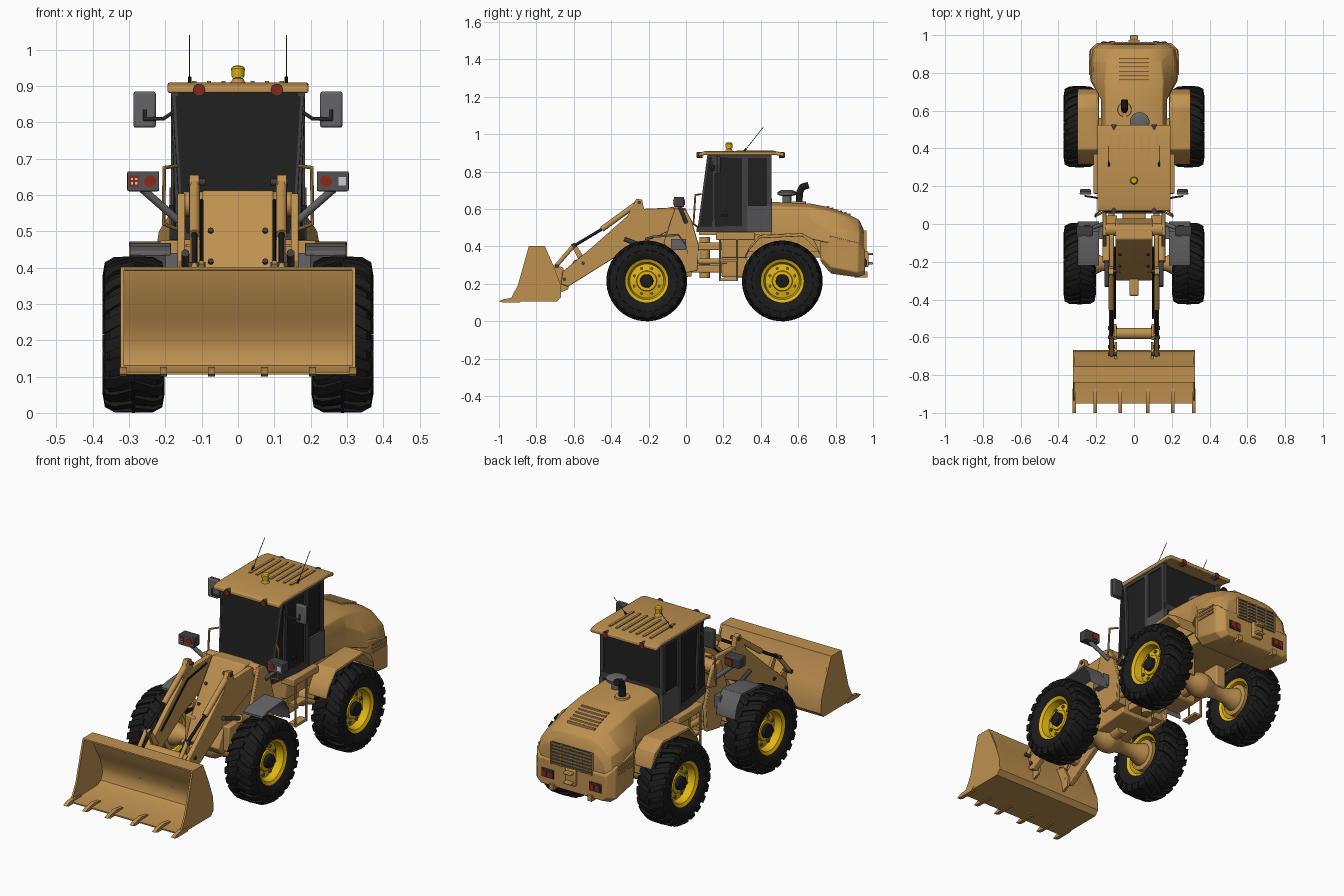
import bpy, bmesh, math
from mathutils import Matrix, Vector

def material(name, r, g, b):
    m = bpy.data.materials.new(name)
    m.diffuse_color = (r, g, b, 1)
    return m

TAN = material("tan_paint", 0.52, 0.285, 0.08)
TIRE = material("tire_black", 0.011, 0.011, 0.011)
GLASS = material("dark_glass", 0.014, 0.014, 0.015)
FRAME = material("cab_charcoal", 0.05, 0.05, 0.053)
PANEL = material("panel_grey", 0.085, 0.085, 0.09)
GREY = material("plastic_grey", 0.13, 0.13, 0.135)
YELLOW = material("rim_yellow", 0.75, 0.46, 0.006)
RED = material("lamp_red", 0.27, 0.02, 0.008)
WHITE = material("lamp_white", 0.6, 0.6, 0.6)

def make(name, bm, mat, mirror=False, bevel=0):
    bmesh.ops.recalc_face_normals(bm, faces=bm.faces)
    me = bpy.data.meshes.new(name)
    bm.to_mesh(me)
    bm.free()
    me.materials.append(mat)
    me.shade_smooth()
    me.set_sharp_from_angle(angle=math.radians(35))
    ob = bpy.data.objects.new(name, me)
    bpy.context.collection.objects.link(ob)
    if bevel:
        b = ob.modifiers.new("bevel", 'BEVEL')
        b.width, b.segments, b.limit_method = bevel, 2, 'ANGLE'
    if mirror:
        ob.modifiers.new("mirror", 'MIRROR').use_mirror_merge = False
    return ob

def prism(name, pts, x0, x1, mat, mirror=False, bevel=0):
    """Side profile of (y, z) points extruded along x."""
    bm = bmesh.new()
    a, b = ([bm.verts.new((x, y, z)) for y, z in pts] for x in (x0, x1))
    bm.faces.new(a)
    bm.faces.new(b)
    n = len(pts)
    for i in range(n):
        bm.faces.new((a[i], a[(i + 1) % n], b[(i + 1) % n], b[i]))
    return make(name, bm, mat, mirror, bevel)

def box(name, x, y, z, mat, mirror=False, bevel=0):
    return prism(name, [(y[0], z[0]), (y[1], z[0]), (y[1], z[1]), (y[0], z[1])], x[0], x[1], mat, mirror, bevel)

def strip(name, pts, t, x0, x1, mat, mirror=False, bevel=0):
    """Bent sheet following (y, z) points, t thick downward."""
    return prism(name, pts + [(y, z - t) for y, z in reversed(pts)], x0, x1, mat, mirror, bevel)

def rod(name, pts, r, mat, mirror=False, segs=12):
    """Round bar through 3D points with ball joints at the bends."""
    bm = bmesh.new()
    pts = [Vector(p) for p in pts]
    for a, b in zip(pts, pts[1:]):
        d = b - a
        mt = Matrix.Translation((a + b) / 2) @ d.to_track_quat('Z', 'Y').to_matrix().to_4x4()
        bmesh.ops.create_cone(bm, cap_ends=True, segments=segs, radius1=r, radius2=r, depth=d.length, matrix=mt)
    for p in pts[1:-1]:
        bmesh.ops.create_uvsphere(bm, u_segments=segs, v_segments=6, radius=r, matrix=Matrix.Translation(p))
    return make(name, bm, mat, mirror)

def lathe(name, prof, c, mat, mirror=False, segs=40, closed=False, axis='X'):
    """(along, radius) profile spun round an axis through c."""
    bm = bmesh.new()
    rings = []
    for i in range(segs):
        a = 2 * math.pi * i / segs
        u, v = math.cos(a), math.sin(a)
        rings.append([bm.verts.new((c[0] + t, c[1] + r * u, c[2] + r * v) if axis == 'X'
                      else (c[0] + r * u, c[1] + r * v, c[2] + t)) for t, r in prof])
    n = len(prof)
    for i in range(segs):
        A, B = rings[i], rings[(i + 1) % segs]
        for j in range(n if closed else n - 1):
            k = (j + 1) % n
            bm.faces.new((A[j], A[k], B[k], B[j]))
    bmesh.ops.remove_doubles(bm, verts=bm.verts, dist=1e-5)
    return make(name, bm, mat, mirror)

def loft(name, sections, mat, bevel=0):
    """Symmetric body from (y, [(half x, z) ...]) sections."""
    bm = bmesh.new()
    rings = [[bm.verts.new((x, y, z)) for x, z in half] + [bm.verts.new((-x, y, z)) for x, z in reversed(half)]
             for y, half in sections]
    n = len(rings[0])
    for A, B in zip(rings, rings[1:]):
        for j in range(n):
            bm.faces.new((A[j], A[(j + 1) % n], B[(j + 1) % n], B[j]))
    bm.faces.new(rings[0])
    bm.faces.new(rings[-1])
    return make(name, bm, mat, bevel=bevel)

def taper(ob):
    """Narrow the cab toward its lower front corners."""
    for v in ob.data.vertices:
        s = min(1, max(0, (0.235 - v.co.y) / 0.18))
        v.co.x *= 1 - 0.15 * s * (0.9 - v.co.z) / 0.42

# Wheels, tread and axles
WX, WZ = 0.2875, 0.2155
side = [(0.058, 0.108), (0.069, 0.12), (0.08, 0.15), (0.079, 0.18), (0.066, 0.198), (0.03, 0.205)]
for tag, wy in (("front", -0.21), ("rear", 0.515)):
    c = (WX, wy, WZ)
    lathe(tag + "_tire", side + [(-x, r) for x, r in reversed(side)], c, TIRE, True, 48, True)
    bm = bmesh.new()
    for s in (1, -1):
        for i in range(22):
            a0 = 2 * math.pi * (i + (0.5 if s < 0 else 0)) / 22
            prev = None
            for k, (x, r, xi, ri) in enumerate([(-0.004, 0.216, -0.004, 0.195), (0.054, 0.214, 0.05, 0.19),
                                                (0.079, 0.2, 0.064, 0.18), (0.085, 0.165, 0.07, 0.16)]):
                a, w = a0 + 2.2 * x, 0.07 + 0.008 * k
                ring = [bm.verts.new((WX + s * px, wy + pr * math.cos(a + d), WZ + pr * math.sin(a + d)))
                        for px, pr, d in ((x, r, -w), (x, r, w), (xi, ri, w), (xi, ri, -w))]
                if prev:
                    for j in range(4):
                        bm.faces.new((prev[j], prev[(j + 1) % 4], ring[(j + 1) % 4], ring[j]))
                else:
                    bm.faces.new(ring)
                prev = ring
            bm.faces.new(prev)
    make(tag + "_tread", bm, TIRE, True)
    lathe(tag + "_rim", [(-0.01, 0), (-0.01, 0.09), (-0.055, 0.1), (-0.064, 0.115), (0.066, 0.115), (0.058, 0.1),
                         (0.02, 0.091), (0.027, 0.055), (0.034, 0.052), (0.034, 0)], c, YELLOW, True)
    lathe(tag + "_hub", [(0.03, 0.036), (0.054, 0.034), (0.058, 0.026), (0.058, 0)], c, TIRE, True, 20)
    for i in range(8):
        a = math.pi * (i + 0.5) / 4
        y, z = wy + 0.071 * math.cos(a), WZ + 0.071 * math.sin(a)
        rod(tag + "_wheel_bolt", [(WX + 0.015, y, z), (WX + 0.032, y, z)], 0.0085, GREY, True, 8)
    lathe(tag + "_axle", [(0, 0.065), (0.03, 0.062), (0.06, 0.045), (0.1, 0.038), (0.17, 0.04), (0.2, 0.055),
                          (0.225, 0.06), (0.23, 0.082), (0.278, 0.08), (0.278, 0)], (0, wy, WZ), TAN, True, 20)
    rod(tag + "_drive_nose", [(0, wy, WZ + 0.01), (0, wy + (0.12 if wy < 0 else -0.12), WZ + 0.02)], 0.035, TAN, segs=16)
    box(tag + "_axle_mount", (0.07, 0.13), (wy - 0.05, wy + 0.05), (0.225, 0.36), TAN, True, 0.006)

# Bucket
prism("bucket_shell", [(-0.95, 0.105), (-0.69, 0.105), (-0.667, 0.13), (-0.672, 0.2), (-0.7, 0.27), (-0.735, 0.34),
                       (-0.755, 0.402), (-0.84, 0.402), (-0.84, 0.394), (-0.77, 0.39), (-0.755, 0.33), (-0.715, 0.26),
                       (-0.69, 0.2), (-0.688, 0.16), (-0.7, 0.13), (-0.73, 0.115), (-0.95, 0.112)], -0.322, 0.322, TAN)
prism("bucket_side", [(-0.945, 0.105), (-0.69, 0.105), (-0.667, 0.13), (-0.672, 0.2), (-0.705, 0.29), (-0.755, 0.402),
                      (-0.84, 0.402), (-0.9, 0.19)], 0.314, 0.324, TAN, True)
for x in (0.073, 0.205, 0.316):
    prism("bucket_tooth", [(-1, 0.107), (-0.975, 0.118), (-0.92, 0.127), (-0.87, 0.118), (-0.89, 0.1), (-0.98, 0.1)],
          x - 0.01, x + 0.01, TAN, True)
prism("bucket_bracket", [(-0.715, 0.3), (-0.66, 0.29), (-0.625, 0.22), (-0.63, 0.17), (-0.68, 0.15)], 0.09, 0.102, TAN, True)

# Lift arms and tilt linkage
prism("lift_arm", [(-0.67, 0.2), (-0.63, 0.185), (-0.31, 0.385), (-0.05, 0.5), (0, 0.55), (-0.07, 0.608),
                   (-0.25, 0.6), (-0.3, 0.575), (-0.515, 0.385), (-0.66, 0.265)], 0.106, 0.132, TAN, True, 0.003)
rod("arm_cross_tube", [(-0.115, -0.58, 0.3), (0.115, -0.58, 0.3)], 0.03, TAN, segs=20)
prism("tilt_bracket", [(-0.32, 0.55), (-0.22, 0.58), (-0.235, 0.65), (-0.265, 0.655)], 0.108, 0.134, TAN, True)
rod("tilt_cylinder", [(0.12, -0.25, 0.638), (0.12, -0.45, 0.492)], 0.015, TAN, True)
rod("tilt_piston", [(0.12, -0.45, 0.492), (0.12, -0.6, 0.402)], 0.008, TIRE, True)
prism("tilt_lever", [(-0.615, 0.41), (-0.595, 0.42), (-0.53, 0.32), (-0.56, 0.3)], 0.093, 0.107, TAN, True)
rod("bucket_link", [(0.12, -0.6, 0.405), (0.12, -0.695, 0.295)], 0.011, TAN, True)
for y, z in ((-0.65, 0.225), (-0.55, 0.31), (-0.6, 0.405), (-0.25, 0.635), (-0.04, 0.555), (-0.69, 0.295)):
    rod("linkage_pin", [(0.09, y, z), (0.138, y, z)], 0.01, FRAME, True)
rod("lift_cylinder", [(0.145, 0.03, 0.3), (0.145, -0.2, 0.39)], 0.022, TAN, True)
rod("lift_piston", [(0.145, -0.2, 0.39), (0.145, -0.33, 0.44)], 0.011, FRAME, True)
rod("hydraulic_hose", [(0.1, -0.12, 0.585), (0.1, -0.28, 0.56), (0.1, -0.5, 0.37)], 0.005, TIRE, True, 8)

# Front frame and loader tower
prism("loader_tower", [(-0.08, 0.613), (0, 0.605), (0.03, 0.45), (0.03, 0.24), (-0.27, 0.21), (-0.3, 0.25),
                       (-0.245, 0.38)], -0.098, 0.098, TAN, bevel=0.006)
rod("tower_cross_tube", [(-0.15, -0.03, 0.575), (0.15, -0.03, 0.575)], 0.034, TAN, segs=20)
prism("tower_side_plate", [(-0.06, 0.605), (0.0, 0.595), (0.03, 0.54), (0.07, 0.4), (0.06, 0.27), (-0.05, 0.25),
                           (-0.12, 0.42)], 0.146, 0.166, TAN, True, 0.003)
box("tower_spacer", (0.09, 0.15), (-0.03, 0.045), (0.27, 0.46), TAN, True)
for z in (0.415, 0.5):
    y = -0.08 - 0.71 * (0.613 - z)
    rod("tower_bolt", [(0.075, y + 0.01, z - 0.007), (0.075, y - 0.006, z + 0.004)], 0.008, FRAME, True, 8)
box("front_tow_lug", (-0.025, 0.025), (-0.38, -0.26), (0.24, 0.27), TAN, bevel=0.008)
for z in (0.28, 0.4):
    box("articulation_joint", (-0.06, 0.06), (0.02, 0.2), (z - 0.02, z + 0.02), TAN, bevel=0.006)
rod("articulation_pin", [(0, 0.1, 0.23), (0, 0.1, 0.45)], 0.028, TAN, segs=16)
rod("steering_cylinder", [(0.12, 0.03, 0.32), (0.12, 0.22, 0.32)], 0.016, TAN, True)
strip("front_fender", [(-0.22, 0.445), (-0.18, 0.458), (-0.04, 0.468), (0.0, 0.41), (0.012, 0.36)], 0.012, 0.185, 0.298,
      GREY, True, 0.003)
box("fender_support", (0.15, 0.2), (-0.08, 0.0), (0.38, 0.44), GREY, True)

# Rear frame, steps, fenders
box("rear_frame", (-0.15, 0.15), (0.19, 0.78), (0.34, 0.48), TAN, bevel=0.006)
box("belly_tank", (-0.13, 0.13), (0.19, 0.33), (0.235, 0.4), TAN, bevel=0.01)
box("side_platform", (0.14, 0.215), (0.16, 0.37), (0.435, 0.475), TAN, True, 0.005)
for z in (0.215, 0.32):
    box("step_tread", (0.17, 0.215), (0.18, 0.275), (z, z + 0.013), TAN, True)
for y in (0.182, 0.273):
    rod("step_rail", [(0.21, y, 0.44), (0.21, y, 0.215)], 0.006, TAN, True, 8)
strip("rear_fender", [(0.315, 0.35), (0.34, 0.40), (0.395, 0.462), (0.62, 0.472), (0.685, 0.435), (0.715, 0.37)], 0.018,
      0.188, 0.3, TAN, True, 0.004)
prism("fender_inner_wall", [(0.33, 0.37), (0.395, 0.455), (0.62, 0.465), (0.71, 0.37)], 0.186, 0.196, TAN, True)

# Hood, counterweight, grille
loft("hood", [(0.455, [(0.172, 0.46), (0.172, 0.56), (0.155, 0.615), (0.1, 0.638)]),
              (0.66, [(0.175, 0.44), (0.175, 0.55), (0.152, 0.608), (0.09, 0.63)]),
              (0.755, [(0.23, 0.42), (0.218, 0.5), (0.155, 0.592), (0.09, 0.612)]),
              (0.86, [(0.232, 0.42), (0.215, 0.49), (0.145, 0.562), (0.09, 0.576)]),
              (0.925, [(0.222, 0.4), (0.205, 0.475), (0.137, 0.53), (0.08, 0.543)]),
              (0.95, [(0.19, 0.38), (0.175, 0.45), (0.125, 0.485), (0.08, 0.492)])], TAN, 0.005)
loft("counterweight", [(0.72, [(0.19, 0.32), (0.205, 0.34), (0.205, 0.45)]),
                       (0.775, [(0.2, 0.255), (0.234, 0.29), (0.234, 0.455)]),
                       (0.92, [(0.2, 0.235), (0.235, 0.26), (0.231, 0.42)]),
                       (0.957, [(0.18, 0.25), (0.2, 0.27), (0.2, 0.385)])], TAN, 0.005)
for z in (0.385, 0.405, 0.425):
    box("side_vent", (0.228, 0.238), (0.79, 0.9), (z - 0.004, z + 0.004), TAN, True)
box("rear_grille", (-0.115, 0.115), (0.94, 0.959), (0.37, 0.485), FRAME)
for i in range(7):
    z = 0.375 + i * 0.0175
    box("grille_slat", (-0.12, 0.12), (0.945, 0.964), (z - 0.0025, z + 0.0025), TAN)
for x in (0, 0.06, 0.118):
    box("grille_bar", (x - 0.003, x + 0.003), (0.945, 0.965), (0.37, 0.485), TAN, True)
for i in range(6):
    y = 0.76 + i * 0.023
    z = 0.611 - (y - 0.755) * 0.34
    box("hood_louver", (-0.08, 0.08), (y - 0.005, y + 0.005), (z - 0.01, z + 0.007), TAN)
box("tail_lamp_housing", (0.105, 0.175), (0.945, 0.963), (0.29, 0.335), FRAME, True)
for x in (0.122, 0.157):
    box("tail_lamp", (x - 0.012, x + 0.012), (0.955, 0.967), (0.298, 0.327), RED, True)
box("tow_hitch", (-0.03, 0.03), (0.94, 0.975), (0.29, 0.375), TAN, bevel=0.005)
for z in (0.31, 0.36):
    box("hitch_jaw", (-0.022, 0.022), (0.95, 1.0), (z - 0.006, z + 0.006), TAN, bevel=0.004)
box("rear_lug", (0.1, 0.125), (0.9, 0.97), (0.235, 0.265), TAN, True)

# Exhaust and air intake
lathe("exhaust_collar", [(0, 0.04), (0.02, 0.036), (0.02, 0)], (-0.05, 0.605, 0.62), TAN, segs=20, axis='Z')
rod("exhaust_pipe", [(-0.05, 0.605, 0.62), (-0.05, 0.607, 0.69), (-0.05, 0.622, 0.718), (-0.05, 0.655, 0.728)], 0.018, TIRE, segs=16)
lathe("air_intake", [(0, 0.025), (0.045, 0.025), (0.05, 0.05), (0.065, 0.052), (0.076, 0.03), (0.078, 0)],
      (0.03, 0.54, 0.625), GREY, segs=24, axis='Z')

# Cab
taper(prism("cab_front_glass", [(0.062, 0.48), (0.117, 0.895), (0.235, 0.895), (0.235, 0.48)], -0.178, 0.178, GLASS))
prism("cab_rear_glass", [(0.235, 0.48), (0.235, 0.895), (0.44, 0.895), (0.452, 0.62), (0.452, 0.48)], -0.178, 0.178, GLASS)
taper(prism("front_pillar", [(0.06, 0.48), (0.115, 0.895), (0.125, 0.895), (0.07, 0.48)], 0.174, 0.183, FRAME, True))
taper(box("door_front_pillar", (0.165, 0.185), (0.138, 0.156), (0.48, 0.895), FRAME, True))
for y0, y1 in ((0.3, 0.332), (0.432, 0.457)):
    box("cab_pillar", (0.165, 0.185), (y0, y1), (0.48, 0.895), FRAME, True)
taper(box("cab_front_sill", (0.165, 0.186), (0.06, 0.235), (0.476, 0.51), FRAME, True))
taper(box("cab_windshield_sill", (-0.18, 0.18), (0.056, 0.07), (0.476, 0.495), FRAME))
box("cab_rear_sill", (0.165, 0.186), (0.235, 0.457), (0.476, 0.51), FRAME, True)
box("cab_top_rail", (0.165, 0.185), (0.114, 0.45), (0.872, 0.895), FRAME, True)
box("cab_lower_panel", (0.165, 0.188), (0.325, 0.46), (0.476, 0.62), PANEL, True)
box("cab_rear_rail", (-0.18, 0.18), (0.44, 0.46), (0.62, 0.655), FRAME)
taper(box("cab_floor", (-0.17, 0.17), (0.07, 0.235), (0.462, 0.482), TAN))
box("cab_base", (-0.172, 0.172), (0.235, 0.455), (0.462, 0.482), TAN)
box("door_handle", (0.17, 0.19), (0.19, 0.225), (0.56, 0.572), TIRE, True)
strip("roof", [(0.068, 0.9), (0.1, 0.909), (0.48, 0.909), (0.525, 0.9)], 0.02, -0.194, 0.194, TAN, bevel=0.005)
for i in range(7):
    x = -0.12 + 0.04 * i
    box("roof_rib", (x - 0.006, x + 0.006), (0.27, 0.47), (0.9, 0.914), TAN)
for y, d in ((0.072, -1), (0.512, 1)):
    rod("roof_lamp_case", [(0.107, y - 0.015 * d, 0.889), (0.107, y + 0.012 * d, 0.889)], 0.017, FRAME, True, 16)
    rod("roof_lamp", [(0.107, y, 0.889), (0.107, y + 0.016 * d, 0.889)], 0.014, RED, True, 16)
lathe("beacon_base", [(0, 0.022), (0.014, 0.014), (0.018, 0)], (0, 0.23, 0.907), TAN, segs=16, axis='Z')
lathe("beacon", [(0, 0), (0, 0.017), (0.025, 0.019), (0.031, 0.015), (0.034, 0)], (0, 0.23, 0.923), YELLOW, segs=16, axis='Z')
rod("antenna", [(0.133, 0.31, 0.907), (0.133, 0.415, 1.04)], 0.0016, FRAME, True, 6)
rod("antenna_base", [(0.133, 0.305, 0.903), (0.133, 0.322, 0.924)], 0.005, TIRE, True, 8)

# Mirrors, handrails, work lamps
box("mirror_back", (0.227, 0.287), (0.164, 0.185), (0.786, 0.884), FRAME, True, 0.009)
box("mirror_shell", (0.226, 0.288), (0.155, 0.17), (0.785, 0.885), GREY, True, 0.007)
rod("mirror_arm", [(0.257, 0.15, 0.835), (0.257, 0.148, 0.808), (0.205, 0.14, 0.81), (0.175, 0.13, 0.83)], 0.005, FRAME, True, 8)
rod("handrail", [(0.168, 0.08, 0.68), (0.203, 0.05, 0.675), (0.205, 0.04, 0.52), (0.15, 0.07, 0.5)], 0.005, TAN, True, 8)
box("lamp_housing", (0.217, 0.305), (-0.06, -0.01), (0.61, 0.665), FRAME, True, 0.005)
rod("lamp_post", [(0.262, -0.035, 0.615), (0.165, 0.0, 0.53)], 0.011, GREY, True)
box("lamp_bezel", (0.218, 0.304), (-0.063, -0.055), (0.611, 0.664), PANEL, True)
rod("lamp_lens", [(0.242, -0.05, 0.638), (0.242, -0.067, 0.638)], 0.016, RED, True, 20)
box("left_marker_lens", (-0.3, -0.272), (-0.067, -0.055), (0.623, 0.653), RED)
box("right_marker_lens", (0.276, 0.298), (-0.067, -0.055), (0.626, 0.65), WHITE)
for x in (-0.292, -0.28):
    for z in (0.632, 0.644):
        box("marker_reflector", (x - 0.003, x + 0.003), (-0.069, -0.064), (z - 0.003, z + 0.003), WHITE)
box("rear_marker_lens", (0.23, 0.265), (-0.015, -0.006), (0.622, 0.652), RED, True)
